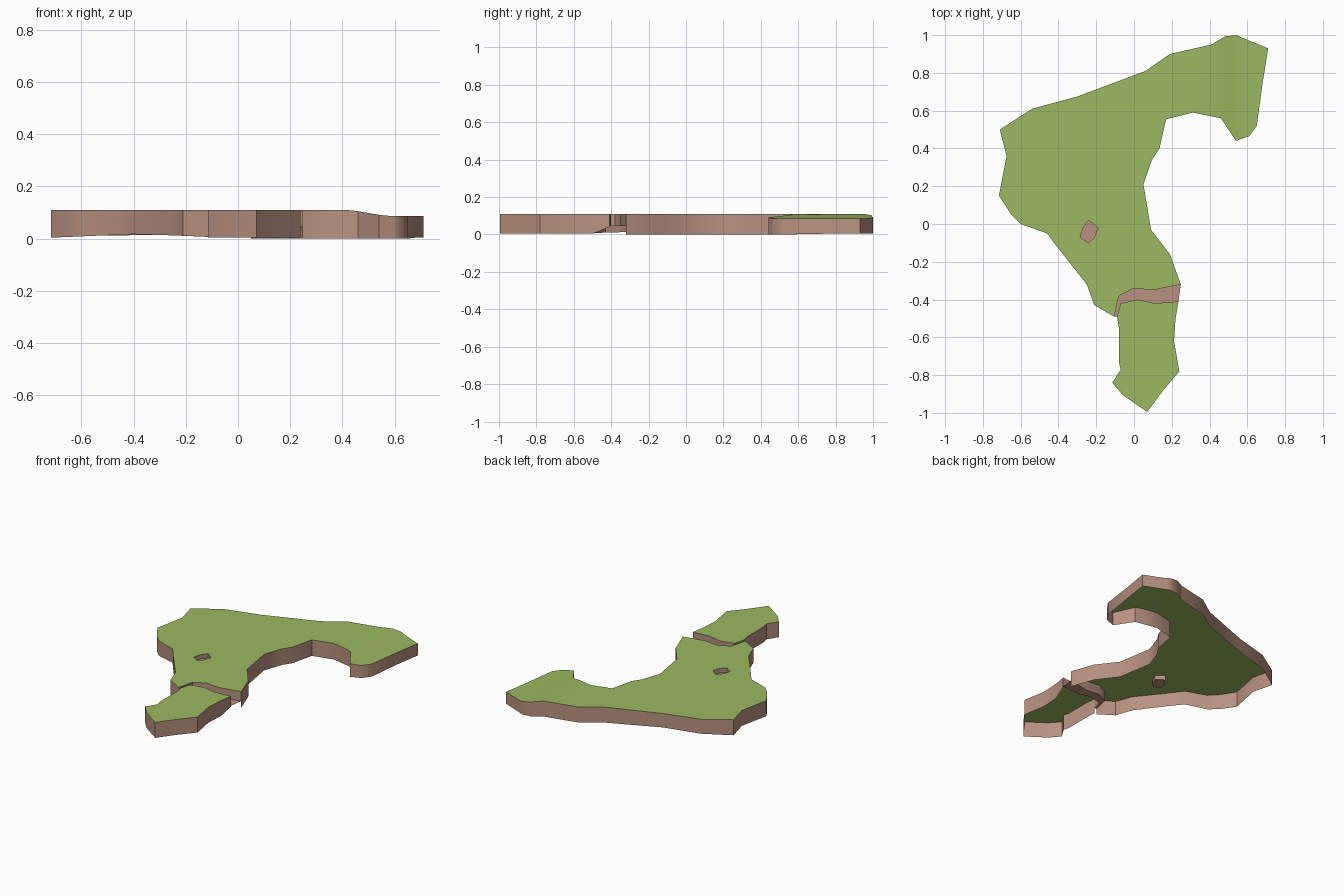
import bpy, bmesh
from mathutils import Vector

if "Cube" in bpy.data.objects:
    bpy.data.objects.remove(bpy.data.objects["Cube"])

TOP = 0.11


def material(name, rgb):
    m = bpy.data.materials.new(name)
    m.diffuse_color = (*rgb, 1)
    m.use_nodes = True
    m.node_tree.nodes["Principled BSDF"].inputs["Base Color"].default_value = m.diffuse_color
    return m


GRASS = material("grass_green", (0.33, 0.48, 0.12))
EARTH = material("earth_brown", (0.48, 0.285, 0.215))

# Facing banks of the channel, east to west
BANK_N = [(0.248, -0.32), (0.10, -0.35), (0.0, -0.34), (-0.08, -0.38), (-0.105, -0.49)]
BANK_S = [(0.235, -0.41), (0.11, -0.42), (0.02, -0.40), (-0.07, -0.42), (-0.09, -0.49)]
CHANNEL_Z = 0.045

# Coastlines
MAIN = BANK_N + [
    (-0.21, -0.43), (-0.25, -0.32), (-0.40, -0.13), (-0.46, -0.05), (-0.60, 0.0),
    (-0.65, 0.05), (-0.715, 0.15), (-0.675, 0.36), (-0.71, 0.50), (-0.54, 0.61),
    (-0.30, 0.675), (0.06, 0.81), (0.19, 0.90), (0.41, 0.95), (0.48, 0.993),
    (0.54, 1.0), (0.71, 0.93), (0.68, 0.74), (0.65, 0.52), (0.61, 0.465),
    (0.54, 0.44), (0.46, 0.56), (0.31, 0.59), (0.17, 0.555), (0.135, 0.40),
    (0.095, 0.34), (0.05, 0.21), (0.09, -0.03), (0.19, -0.16)]
SOUTH = BANK_S + [
    (-0.08, -0.55), (-0.08, -0.73), (-0.07, -0.77), (-0.115, -0.84), (-0.06, -0.905),
    (0.07, -0.995), (0.155, -0.88), (0.24, -0.78), (0.212, -0.62), (0.22, -0.50)]
POND = [(-0.285, -0.07), (-0.27, -0.02), (-0.24, 0.02), (-0.19, -0.02),
        (-0.21, -0.07), (-0.24, -0.10)]
POND_Z = 0.08


def ground_z(x):
    # the north-east headland dips gently
    t = min(max((x - 0.40) / 0.20, 0), 1)
    return TOP - 0.024 * t * t * (3 - 2 * t)


def main_bottom(x, y):
    return 0.018 * max(0, 1 - abs(x + 0.38) / 0.42) if y < 0.7 else 0.004


def south_bottom(x, y):
    return 0.004 + 0.036 * min(max((y + 0.5) / 0.08, 0), 1)


def finish(name, bm):
    me = bpy.data.meshes.new(name)
    bm.to_mesh(me)
    bm.free()
    ob = bpy.data.objects.new(name, me)
    bpy.context.collection.objects.link(ob)
    me.materials.append(GRASS)
    me.materials.append(EARTH)
    bpy.ops.object.select_all(action='DESELECT')
    ob.select_set(True)
    bpy.context.view_layer.objects.active = ob
    bpy.ops.object.shade_smooth_by_angle(angle=0.7)
    return ob


def near(co, pts):
    return any(abs(co.x - p[0]) + abs(co.y - p[1]) < 1e-4 for p in pts)


def island(name, loops, bank, bottom):
    bm = bmesh.new()
    # grassy top, with the pond left as a hole
    for pts in loops:
        vs = [bm.verts.new((x, y, 0)) for x, y in pts]
        for a, b in zip(vs, vs[1:] + vs[:1]):
            bm.edges.new((a, b))
    bmesh.ops.triangle_fill(bm, edges=bm.edges[:], use_beauty=True, normal=(0, 0, 1))
    for x in (0.40, 0.44, 0.48, 0.52, 0.56, 0.60):
        bmesh.ops.bisect_plane(bm, geom=bm.verts[:] + bm.edges[:] + bm.faces[:],
                               plane_co=(x, 0, 0), plane_no=(1, 0, 0), dist=1e-5)
    for f in bm.faces:
        f.normal_update()
        if f.normal.z < 0:
            f.normal_flip()
    for v in bm.verts:
        v.co.z = ground_z(v.co.x)
    # earth walls below every open edge
    low = {}

    def drop(v, kind):
        if (v, kind) not in low:
            x, y = v.co.x, v.co.y
            z = {'pond': POND_Z, 'bank': CHANNEL_Z}.get(kind)
            low[v, kind] = bm.verts.new((x, y, bottom(x, y) if z is None else z))
        return low[v, kind]

    for e in [e for e in bm.edges if len(e.link_faces) == 1]:
        loop = e.link_loops[0]
        a, b = loop.vert, loop.link_loop_next.vert
        kind = 'coast'
        for k, pts in (('pond', POND), ('bank', bank)):
            if near(a.co, pts) and near(b.co, pts):
                kind = k
        f = bm.faces.new((a, drop(a, kind), drop(b, kind), b))
        f.material_index = 1
    # pond bed
    if len(loops) > 1:
        bed = [bm.verts.new((x, y, POND_Z)) for x, y in reversed(POND)]
        bm.faces.new(bed).material_index = 1
    finish(name, bm)


island("main_island", [MAIN, POND], BANK_N, main_bottom)
island("south_island", [SOUTH], BANK_S, south_bottom)

# Channel bed between the two islands
bm = bmesh.new()
n = [bm.verts.new((x, y, CHANNEL_Z)) for x, y in BANK_N]
s = [bm.verts.new((x, y, CHANNEL_Z)) for x, y in BANK_S]
for i in range(len(n) - 1):
    bm.faces.new((n[i], n[i + 1], s[i + 1], s[i])).material_index = 1
finish("channel_bed", bm)
